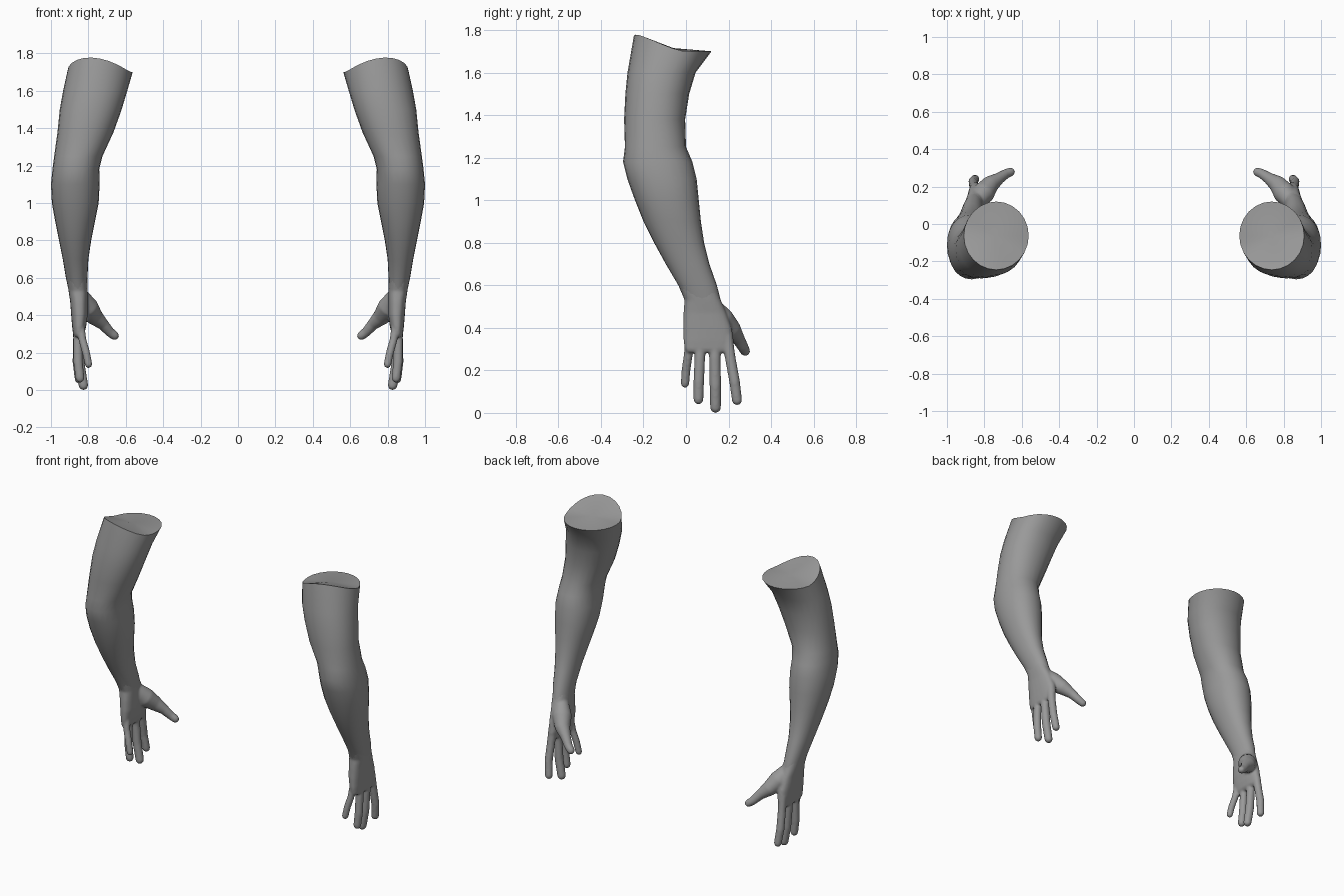
import bpy, bmesh, math
from mathutils import Vector

if "Cube" in bpy.data.objects:
    bpy.data.objects.remove(bpy.data.objects["Cube"])

skin = bpy.data.materials.new("skin_grey")
skin.diffuse_color = (0.32, 0.32, 0.32, 1)
skin.use_nodes = True
skin.node_tree.nodes["Principled BSDF"].inputs["Base Color"].default_value = skin.diffuse_color
N = 24


def loft(bm, rings, end_point=None):
    """Skin a stack of equal rings, closing the first and last."""
    loops = [[bm.verts.new(p) for p in r] for r in rings]
    for a, b in zip(loops, loops[1:]):
        for i in range(N):
            j = (i + 1) % N
            bm.faces.new((a[i], a[j], b[j], b[i]))
    if end_point is None:
        bm.faces.new(loops[0])
    else:
        c = bm.verts.new(end_point)
        for i in range(N):
            bm.faces.new((loops[0][i], c, loops[0][(i + 1) % N]))
    bm.faces.new(loops[-1][::-1])


def section(z, x0, x1, y0, y1, power=2.15):
    """Horizontal rounded section from its x and y limits."""
    out = []
    for i in range(N):
        a = 2 * math.pi * i / N
        c, s = math.cos(a), math.sin(a)
        px = math.copysign(abs(c) ** (2 / power), c)
        py = math.copysign(abs(s) ** (2 / power), s)
        out.append(Vector(((x0 + x1) / 2 + px * (x1 - x0) / 2,
                           (y0 + y1) / 2 + py * (y1 - y0) / 2, z)))
    return out


def tube(bm, pts, radii):
    """Round finger along a path with a domed tip."""
    pts = [Vector(p) for p in pts]
    end = (pts[-1] - pts[-2]).normalized()
    tip, r = pts[-1], radii[-1]
    path = pts[:-1] + [tip - end * r * (1 - math.sin(t)) for t in (0, .5, 1, 1.4)]
    rad = list(radii[:-1]) + [r * math.cos(t) for t in (0, .5, 1, 1.4)]
    rings = []
    for k, (p, q) in enumerate(zip(path, rad)):
        d = path[min(k + 1, len(path) - 1)] - path[max(k - 1, 0)]
        u = d.cross(Vector((1, 0.3, 0))).normalized()
        v = d.cross(u).normalized()
        rings.append([p + u * q * math.cos(2 * math.pi * i / N)
                      + v * q * math.sin(2 * math.pi * i / N) for i in range(N)])
    loft(bm, rings)


def finish(bm, name):
    bmesh.ops.recalc_face_normals(bm, faces=bm.faces)
    me = bpy.data.meshes.new(name)
    bm.to_mesh(me)
    bm.free()
    me.materials.append(skin)
    ob = bpy.data.objects.new(name, me)
    bpy.context.collection.objects.link(ob)
    bpy.context.view_layer.objects.active = ob
    ob.select_set(True)
    bpy.ops.object.shade_smooth_by_angle(angle=math.radians(50))
    ob.select_set(False)
    return ob


# Arms: z, inner x, outer x, front y, back y
arm = [
    (1.60, .592, .935, -.275, .045), (1.50, .622, .953, -.285, .015),
    (1.38, .665, .965, -.291, -.004), (1.25, .725, .983, -.287, .000),
    (1.18, .742, .992, -.296, .030), (1.10, .740, 1.00, -.276, .050),
    (1.00, .745, .995, -.240, .060), (0.90, .765, .977, -.200, .070),
    (0.80, .785, .957, -.150, .085), (0.70, .800, .937, -.095, .110),
    (0.60, .805, .920, -.036, .145), (0.53, .805, .905, -.006, .163),
]
rim = section(1.70, .563, .910, -.245, .120, 2.0)
for i, p in enumerate(rim):
    a = 2 * math.pi * i / N
    p.z += .078 * max(0, math.cos(a + 1.25)) ** 1.5
bm = bmesh.new()
loft(bm, [rim] + [section(*s) for s in arm], (.735, -.06, 1.715))
arms = finish(bm, "arms")

# Hands: wrist and palm
bm = bmesh.new()
palm = [
    (0.62, .812, .917, -.040, .130), (0.53, .804, .906, -.007, .164),
    (0.47, .803, .897, -.012, .190), (0.40, .803, .892, -.014, .215),
    (0.34, .812, .887, -.012, .225), (0.30, .822, .882, -.006, .225),
    (0.285, .835, .875, .005, .215),
]
loft(bm, [section(*s, 2.5) for s in palm])

# Little, ring, middle and index fingers
for pts, r in (
    ([(.845, .022, .36), (.832, .010, .27), (.812, .000, .20), (.795, -.006, .118)], .021),
    ([(.852, .072, .36), (.857, .065, .26), (.855, .060, .15), (.842, .058, .040)], .025),
    ([(.852, .134, .36), (.855, .136, .26), (.845, .138, .13), (.822, .139, .000)], .027),
    ([(.852, .192, .36), (.857, .208, .26), (.860, .228, .15), (.847, .243, .036)], .025),
):
    tube(bm, pts, [r * 1.1, r, r, r * .95])

# Thumb with a broad base
tube(bm, [(.840, .120, .500), (.805, .165, .440), (.765, .215, .390), (.720, .245, .350),
          (.685, .268, .310), (.642, .285, .277)],
     [.045, .060, .046, .031, .026, .024])
hands = finish(bm, "hands")

# Fuse the hand into one soft surface
re = hands.modifiers.new("fuse", 'REMESH')
re.mode = 'VOXEL'
re.voxel_size = 0.007
re.use_smooth_shade = True
sm = hands.modifiers.new("soften", 'SMOOTH')
sm.factor = 0.5
sm.iterations = 5

# Mirror to the other side
for ob in (arms, hands):
    m = ob.modifiers.new("other_side", 'MIRROR')
    m.use_mirror_merge = False
